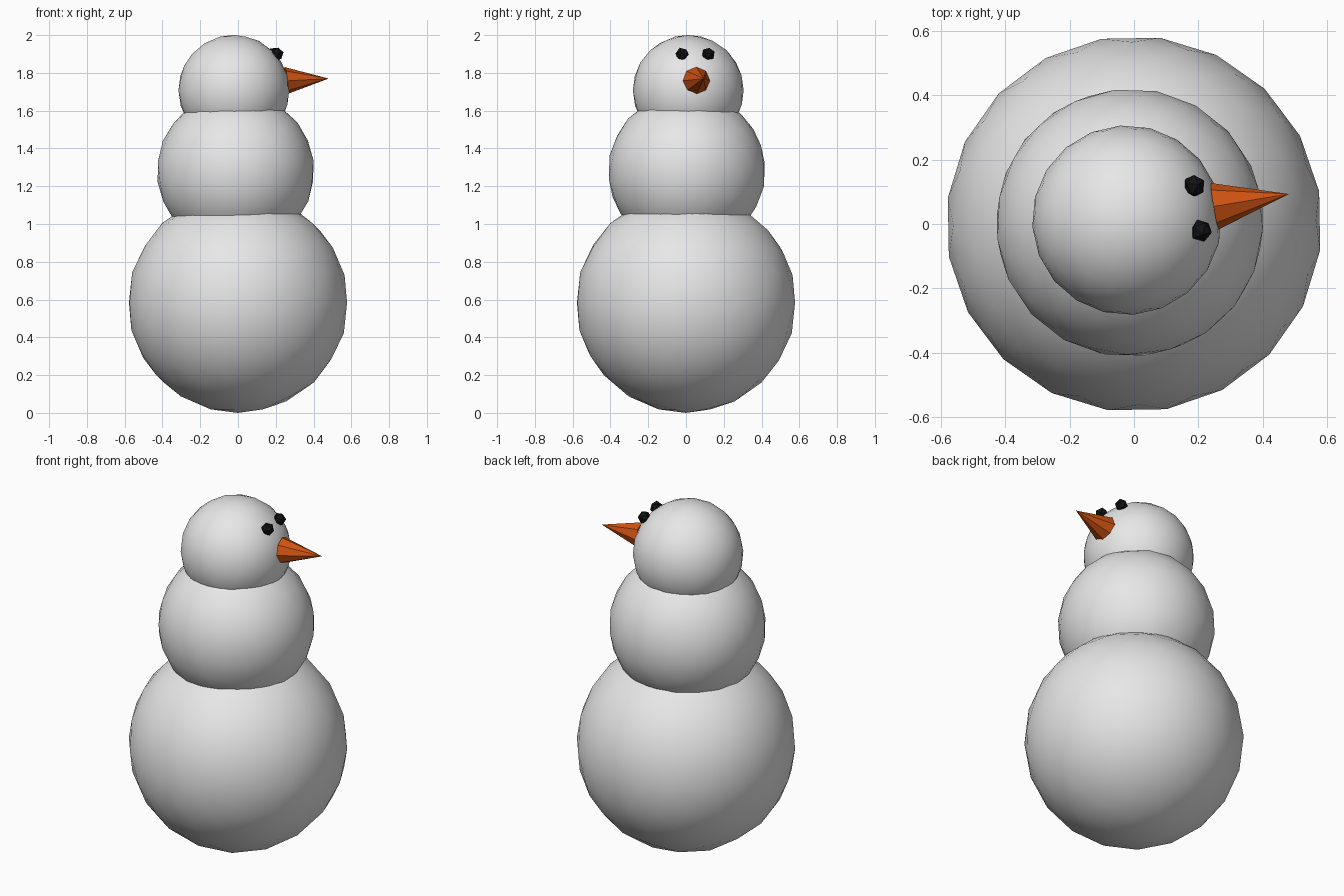
import bpy, math
from mathutils import Vector

if "Cube" in bpy.data.objects:
    bpy.data.objects.remove(bpy.data.objects["Cube"])


def material(name, rgb):
    m = bpy.data.materials.new(name)
    m.diffuse_color = (*rgb, 1)
    m.use_nodes = True
    m.node_tree.nodes["Principled BSDF"].inputs["Base Color"].default_value = m.diffuse_color
    return m


snow = material("snow_white", (0.8, 0.8, 0.8))
coal = material("coal_black", (0.006, 0.006, 0.006))
carrot = material("carrot_orange", (0.65, 0.09, 0.006))


def ball(name, centre, radius, detail, mat, turn=(0, 0, 0), smooth=False):
    bpy.ops.mesh.primitive_ico_sphere_add(
        subdivisions=detail, radius=radius, location=centre,
        rotation=[math.radians(a) for a in turn])
    ob = bpy.context.object
    ob.name = name
    ob.data.materials.append(mat)
    if smooth:
        bpy.ops.object.shade_smooth()
    return ob


# Stacked snowballs
ball("bottom_snowball", (0, 0, 0.583), 0.583, 3, snow, (0, 0, 10), True)
ball("middle_snowball", (-0.013, 0.004, 1.28), 0.417, 3, snow, (8, 5, 25), True)
ball("head_snowball", (-0.022, 0.012, 1.707), 0.294, 3, snow, (0, 0, 40), True)

# Coal eyes
ball("eye_near", (0.207, -0.021, 1.90), 0.036, 1, coal, (20, 10, 0))
ball("eye_far", (0.186, 0.118, 1.90), 0.036, 1, coal, (5, 25, 30))

# Carrot nose, a flat-sided cone pointing along its axis
base, tip = Vector((0.25, 0.055, 1.758)), Vector((0.48, 0.093, 1.77))
axis = tip - base
bpy.ops.mesh.primitive_cone_add(
    vertices=8, radius1=0.073, radius2=0, depth=axis.length,
    location=(base + tip) / 2, rotation=axis.to_track_quat('Z', 'Y').to_euler())
nose = bpy.context.object
nose.name = "carrot_nose"
nose.data.materials.append(carrot)
